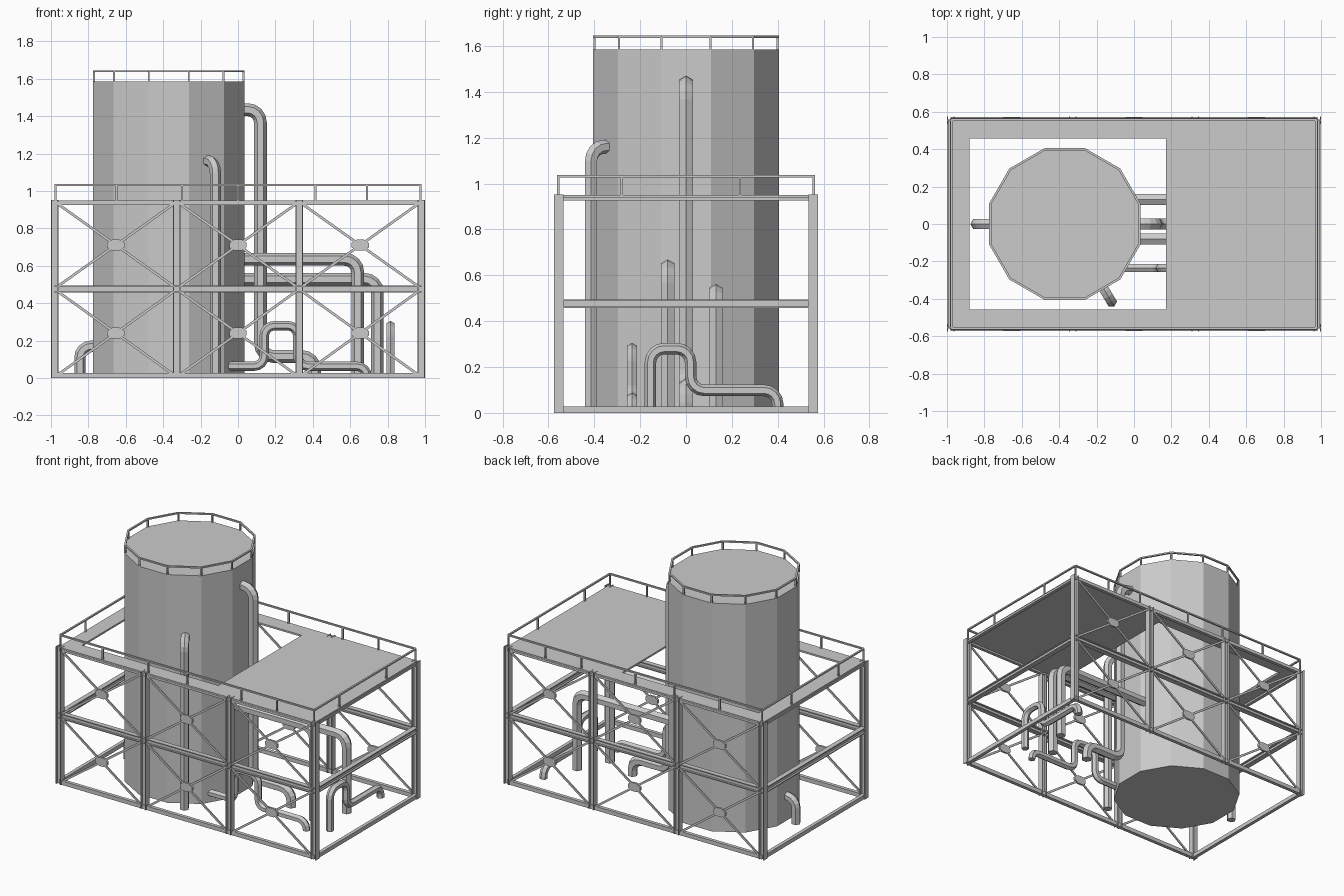
import bpy, bmesh, math
from mathutils import Matrix, Vector

cube = bpy.data.objects.get("Cube")
if cube:
    bpy.data.objects.remove(cube, do_unlink=True)

steel = bpy.data.materials.new("grey_steel")
steel.use_nodes = True
steel.diffuse_color = (0.6, 0.6, 0.6, 1)
steel.node_tree.nodes["Principled BSDF"].inputs["Base Color"].default_value = (0.6, 0.6, 0.6, 1)


def finish(name, bm):
    bmesh.ops.recalc_face_normals(bm, faces=bm.faces)
    mesh = bpy.data.meshes.new(name)
    bm.to_mesh(mesh)
    bm.free()
    mesh.materials.append(steel)
    obj = bpy.data.objects.new(name, mesh)
    bpy.context.collection.objects.link(obj)
    return obj


def add_box(bm, lo, hi):
    lo, hi = Vector(lo), Vector(hi)
    m = Matrix.Translation((lo + hi) / 2) @ Matrix.Diagonal((*(hi - lo), 1))
    bmesh.ops.create_cube(bm, size=1, matrix=m)


def add_bar(bm, p, q, width, depth):
    # Rectangular bar from p to q
    p, q = Vector(p), Vector(q)
    d = q - p
    rot = d.to_track_quat('X', 'Z').to_matrix().to_4x4()
    m = Matrix.Translation((p + q) / 2) @ rot @ Matrix.Diagonal((d.length, depth, width, 1))
    bmesh.ops.create_cube(bm, size=1, matrix=m)


def round_path(points, radius, steps=4):
    # Replace every inner corner by an arc
    pts = [Vector(p) for p in points]
    out = [pts[0]]
    for a, b, c in zip(pts, pts[1:], pts[2:]):
        u, v = (a - b).normalized(), (c - b).normalized()
        centre = b + (u + v) * radius
        for i in range(steps + 1):
            t = math.pi / 2 * i / steps
            out.append(centre - v * radius * math.cos(t) - u * radius * math.sin(t))
    return out + [pts[-1]]


def pipe(name, points, r, bend):
    # Six-sided pipe swept along a path lying in one vertical plane
    path = round_path(points, bend)
    p = [Vector(q) for q in points]
    normal = (p[1] - p[0]).cross(p[2] - p[1]).normalized()
    bm = bmesh.new()
    rings = []
    for i, c in enumerate(path):
        before = (c - path[max(i - 1, 0)]).normalized()
        after = (path[min(i + 1, len(path) - 1)] - c).normalized()
        tangent = (before + after).normalized()
        side = normal.cross(tangent) / max(tangent.dot(after), tangent.dot(before))
        angles = [math.pi / 3 * k for k in range(6)]
        rings.append([bm.verts.new(c + side * r * math.cos(a) + normal * r * math.sin(a))
                      for a in angles])
    for a, b in zip(rings, rings[1:]):
        for k in range(6):
            bm.faces.new((a[k], a[(k + 1) % 6], b[(k + 1) % 6], b[k]))
    bm.faces.new(rings[0])
    bm.faces.new(rings[-1])
    finish(name, bm)


# Tank: twelve flat sides
TX, APOTHEM, TANK_TOP = -0.37, 0.405, 1.585
TR = APOTHEM / math.cos(math.pi / 12)
bm = bmesh.new()
bmesh.ops.create_cone(bm, cap_ends=True, segments=12, radius1=TR, radius2=TR, depth=TANK_TOP,
                      matrix=Matrix.Translation((TX, 0, TANK_TOP / 2)) @ Matrix.Rotation(math.pi / 12, 4, 'Z'))
finish("tank", bm)

# Tank railing: posts on the corners and a top rail
bm = bmesh.new()
corners = [Vector((TX + (TR - 0.006) * math.cos(a), (TR - 0.006) * math.sin(a), TANK_TOP))
           for a in (math.radians(15 + 30 * k) for k in range(12))]
up = Vector((0, 0, 0.055))
for a, b in zip(corners, corners[1:] + corners[:1]):
    add_bar(bm, a, a + up, 0.01, 0.01)
    add_bar(bm, a + up, b + up, 0.01, 0.012)
finish("tank_railing", bm)

# Columns: H sections on both long sides
COLS = (-0.98, -0.327, 0.327, 0.98)
CY, H, TOP = 0.555, 0.02, 0.953
bm = bmesh.new()
for x in COLS:
    for y in (-CY, CY):
        for s in (-1, 1):
            add_box(bm, (x + s * 0.017 - 0.003, y - H, 0), (x + s * 0.017 + 0.003, y + H, TOP))
        add_box(bm, (x - H, y - 0.004, 0), (x + H, y + 0.004, TOP))
finish("columns", bm)


def ring_beams(name, z0, z1, half):
    # Beam run around all four sides
    bm = bmesh.new()
    for s in (-1, 1):
        add_box(bm, (-0.98, s * CY - half, z0), (0.98, s * CY + half, z1))
        add_box(bm, (s * 0.98 - half, -CY, z0), (s * 0.98 + half, CY, z1))
    finish(name, bm)


ring_beams("bottom_beams", 0, 0.028, 0.012)
ring_beams("middle_beam_lower_flange", 0.457, 0.464, 0.017)
ring_beams("middle_beam_web", 0.464, 0.488, 0.004)
ring_beams("middle_beam_upper_flange", 0.488, 0.495, 0.017)
ring_beams("top_beams", 0.925, 0.94, 0.012)

# Deck with the tank opening
bm = bmesh.new()
DX, DY, Z0, Z1 = 0.985, 0.565, 0.938, 0.95
HX0, HX1, HY = -0.88, 0.17, 0.457
add_box(bm, (-DX, -DY, Z0), (HX0, DY, Z1))
add_box(bm, (HX1, -DY, Z0), (DX, DY, Z1))
for s in (-1, 1):
    add_box(bm, (HX0, min(s * HY, s * DY), Z0), (HX1, max(s * HY, s * DY), Z1))
finish("deck", bm)

# Deck railing
bm = bmesh.new()
RX, RY, RZ = 0.975, 0.557, 1.032
for s in (-1, 1):
    add_bar(bm, (-RX, s * RY, RZ), (RX, s * RY, RZ), 0.01, 0.012)
    add_bar(bm, (s * RX, -RY, RZ), (s * RX, RY, RZ), 0.01, 0.012)
    for x in (-RX, -0.65, -0.3, 0, 0.415, 0.69, RX):
        add_bar(bm, (x, s * RY, Z1), (x, s * RY, RZ), 0.01, 0.01)
    for y in (-0.28, 0.235):
        add_bar(bm, (s * RX, y, Z1), (s * RX, y, RZ), 0.01, 0.01)
finish("deck_railing", bm)

# Cross braces with centre plates on the long sides
braces, plates = bmesh.new(), bmesh.new()
for y in (-0.562, 0.562):
    for x0, x1 in zip(COLS, COLS[1:]):
        for z0, z1 in ((0.02, 0.46), (0.493, 0.928)):
            a, b = x0 + H, x1 - H
            add_bar(braces, (a, y, z0), (b, y, z1), 0.014, 0.008)
            add_bar(braces, (a, y, z1), (b, y, z0), 0.014, 0.008)
            m = (Matrix.Translation(((a + b) / 2, y, (z0 + z1) / 2)) @ Matrix.Diagonal((0.05, 1, 0.032, 1))
                 @ Matrix.Rotation(math.pi / 2, 4, 'X') @ Matrix.Rotation(math.pi / 8, 4, 'Z'))
            bmesh.ops.create_cone(plates, cap_ends=True, segments=8, radius1=1, radius2=1,
                                  depth=0.014, matrix=m)
finish("cross_braces", braces)
finish("brace_plates", plates)


# Pipes leaving the tank
def radial(dist, z):
    a = math.radians(-59)
    return (TX + dist * math.cos(a), dist * math.sin(a), z)


pipe("front_riser_pipe", [radial(0.36, 1.16), radial(0.484, 1.16), radial(0.484, 0)], 0.03, 0.065)
pipe("end_drain_pipe", [(-0.74, 0, 0.17), (-0.845, 0, 0.17), (-0.845, 0, 0)], 0.03, 0.06)
pipe("tall_pipe", [(0, 0, 1.435), (0.12, 0, 1.435), (0.12, 0, 0.115), (0.41, 0, 0.115), (0.41, 0, 0)],
     0.034, 0.07)
pipe("upper_side_pipe", [(0, -0.08, 0.635), (0.64, -0.08, 0.635), (0.64, -0.08, 0)], 0.034, 0.07)
pipe("lower_side_pipe", [(0, 0.13, 0.528), (0.745, 0.13, 0.528), (0.745, 0.13, 0)], 0.034, 0.07)

# Small looped pipes
pipe("loop_pipe", [(-0.07, -0.235, 0.063), (0.14, -0.235, 0.063), (0.14, -0.235, 0.28),
                   (0.32, -0.235, 0.28), (0.32, -0.235, 0.063), (0.69, -0.235, 0.063),
                   (0.69, -0.235, 0)], 0.025, 0.055)
pipe("outlet_loop_pipe", [(0.815, -0.155, 0), (0.815, -0.155, 0.28), (0.815, 0.02, 0.28),
                          (0.815, 0.02, 0.098), (0.815, 0.4, 0.098), (0.815, 0.4, 0.02)], 0.025, 0.06)
